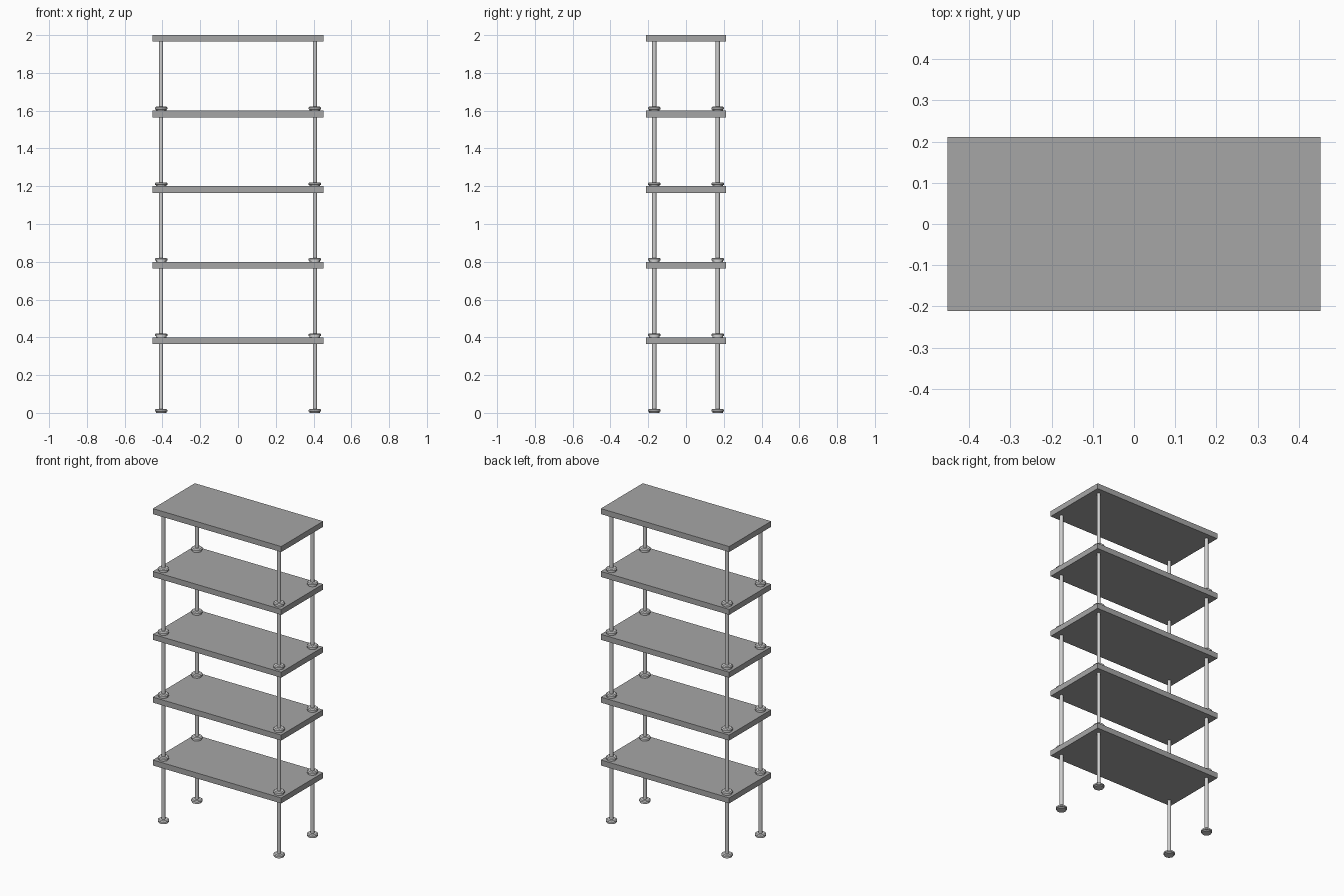
import bpy, bmesh, math

if "Cube" in bpy.data.objects:
    bpy.data.objects.remove(bpy.data.objects["Cube"])

SHELF_X, SHELF_Y, THICK = 0.452, 0.211, 0.035   # half width, half depth, thickness
LEG_X, LEG_Y, LEG_R = 0.407, 0.168, 0.011
STEP, LEVELS, SIDES = 0.4, 5, 24


def material(name, value):
    m = bpy.data.materials.new(name)
    m.diffuse_color = (value, value, value, 1)
    m.use_nodes = True
    m.node_tree.nodes["Principled BSDF"].inputs["Base Color"].default_value = m.diffuse_color
    return m


shelf_grey = material("shelf grey", 0.38)
metal_grey = material("light metal grey", 0.62)


def finish(bm, name, mat, smooth=False):
    bmesh.ops.recalc_face_normals(bm, faces=bm.faces[:])
    mesh = bpy.data.meshes.new(name)
    bm.to_mesh(mesh)
    bm.free()
    mesh.materials.append(mat)
    ob = bpy.data.objects.new(name, mesh)
    bpy.context.collection.objects.link(ob)
    if smooth:
        bpy.ops.object.select_all(action='DESELECT')
        ob.select_set(True)
        bpy.context.view_layer.objects.active = ob
        bpy.ops.object.shade_smooth_by_angle(angle=math.radians(30))
    return ob


def lathe(bm, profile, x, y, z):
    """Closed turned solid from (radius, height) points, capped at both ends."""
    rings = []
    for r, h in profile:
        rings.append([bm.verts.new((x + r * math.cos(2 * math.pi * i / SIDES),
                                    y + r * math.sin(2 * math.pi * i / SIDES),
                                    z + h)) for i in range(SIDES)])
    for a, b in zip(rings, rings[1:]):
        for i in range(SIDES):
            j = (i + 1) % SIDES
            bm.faces.new((a[i], a[j], b[j], b[i]))
    bm.faces.new(rings[0])
    bm.faces.new(rings[-1])


foot_profile = [(0.028, 0), (0.028, 0.006), (0.033, 0.008),
                (0.033, 0.016), (0.027, 0.021)]
leg_profile = [(LEG_R, 0.02), (LEG_R, STEP - THICK)]

for level in range(LEVELS):
    base = level * STEP

    # Flat shelf board on top of each tier
    bm = bmesh.new()
    bmesh.ops.create_cube(bm, size=1)
    for v in bm.verts:
        v.co.x *= 2 * SHELF_X
        v.co.y *= 2 * SHELF_Y
        v.co.z = v.co.z * THICK + base + STEP - THICK / 2
    finish(bm, f"shelf_{level + 1}", shelf_grey)

    # Four round legs and their disc feet
    for part, profile in (("legs", leg_profile), ("feet", foot_profile)):
        bm = bmesh.new()
        for sx in (-1, 1):
            for sy in (-1, 1):
                lathe(bm, profile, sx * LEG_X, sy * LEG_Y, base)
        finish(bm, f"{part}_{level + 1}", metal_grey, smooth=True)
